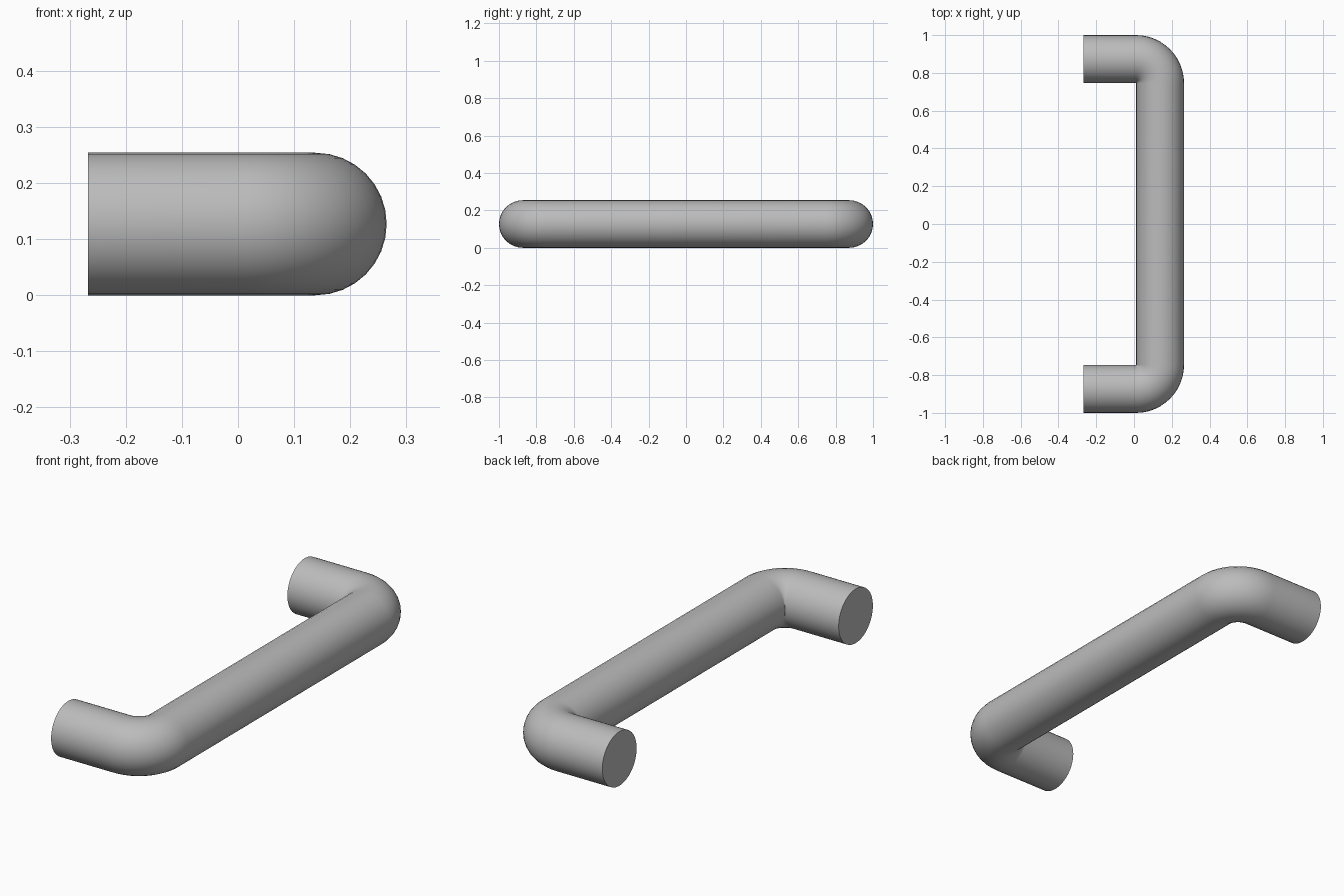
import bpy, bmesh, math
from mathutils import Vector

cube = bpy.data.objects.get("Cube")
if cube:
    bpy.data.objects.remove(cube, do_unlink=True)

RADIUS = 0.127      # tube radius
BEND = 0.128        # centre line radius of the corners
END_X = -0.267      # mounting face
CORNER = Vector((0.01, 0.745))  # centre of the corner bend
SIDES = 32
STEPS = 12

grey = bpy.data.materials.new("satin_grey")
grey.use_nodes = True
colour = (0.5, 0.5, 0.5, 1)
grey.diffuse_color = colour
grey.node_tree.nodes["Principled BSDF"].inputs["Base Color"].default_value = colour

# Half of the centre line: (x, y, direction angle), mirrored for the other half
half = [(END_X, CORNER.y + BEND, 0.0)]
for i in range(STEPS + 1):
    a = math.pi / 2 * i / STEPS
    half.append((CORNER.x + BEND * math.sin(a), CORNER.y + BEND * math.cos(a), a))
path = half + [(x, -y, math.pi - a) for x, y, a in reversed(half)]

# Round tube swept along the centre line
bm = bmesh.new()
rings = []
for x, y, a in path:
    outward = Vector((math.sin(a), math.cos(a), 0))
    ring = []
    for k in range(SIDES):
        t = math.tau * k / SIDES
        p = Vector((x, y, RADIUS)) + outward * (RADIUS * math.cos(t))
        p.z += RADIUS * math.sin(t)
        ring.append(bm.verts.new(p))
    rings.append(ring)
for r, s in zip(rings, rings[1:]):
    for k in range(SIDES):
        n = (k + 1) % SIDES
        bm.faces.new((r[k], r[n], s[n], s[k]))

# Flat mounting ends
bm.faces.new(rings[0])
bm.faces.new(rings[-1])
bmesh.ops.recalc_face_normals(bm, faces=bm.faces)

mesh = bpy.data.meshes.new("pull_handle")
bm.to_mesh(mesh)
bm.free()
mesh.materials.append(grey)
handle = bpy.data.objects.new("pull_handle", mesh)
bpy.context.collection.objects.link(handle)
bpy.ops.object.select_all(action="DESELECT")
handle.select_set(True)
bpy.context.view_layer.objects.active = handle
bpy.ops.object.shade_smooth_by_angle(angle=math.radians(40))
